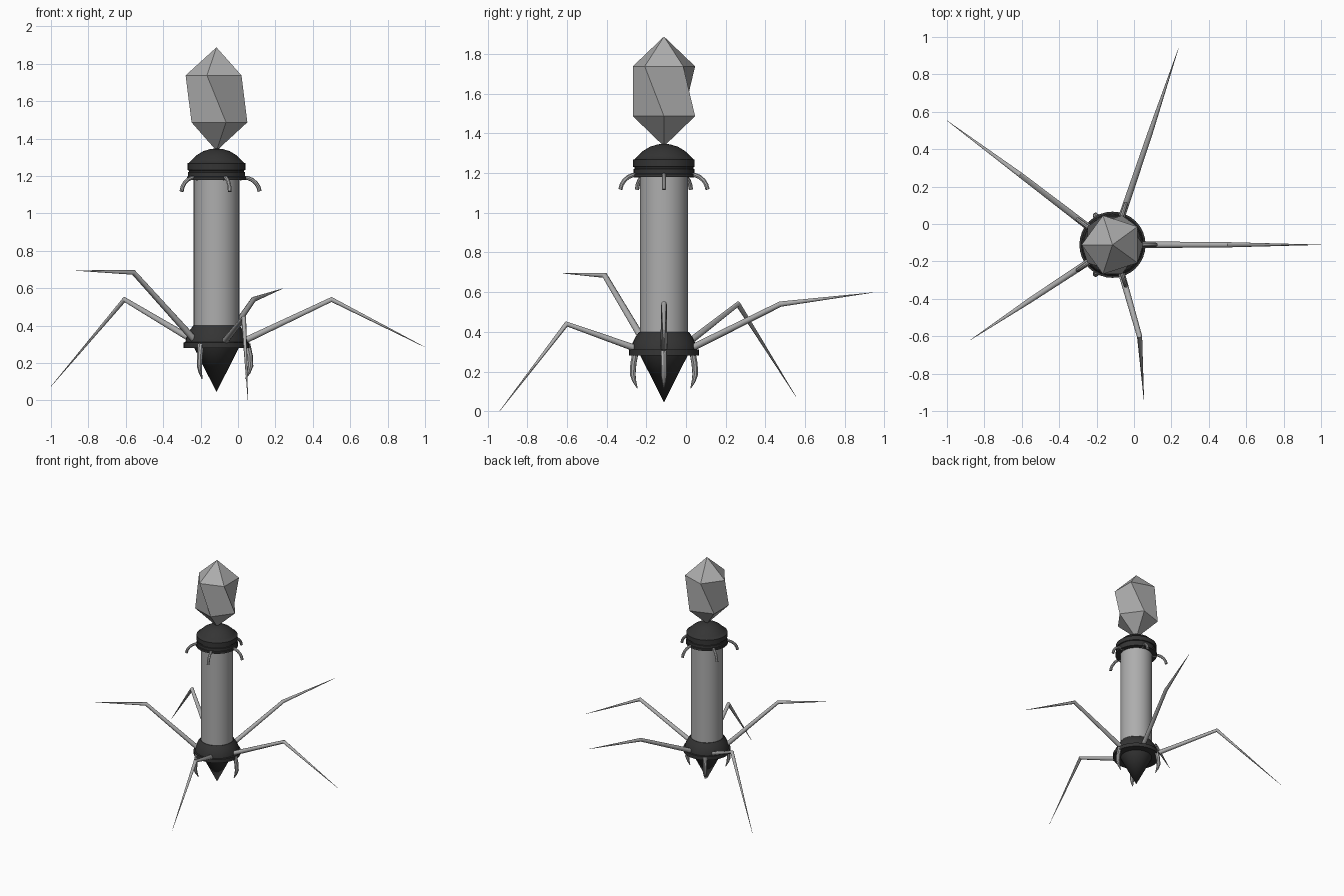
import bpy, bmesh, math
from mathutils import Vector

if "Cube" in bpy.data.objects:
    bpy.data.objects.remove(bpy.data.objects["Cube"])

CX, CY = -0.115, -0.111          # vertical axis of the body


def material(name, v):
    m = bpy.data.materials.new(name)
    m.diffuse_color = (v, v, v, 1)
    m.use_nodes = True
    m.node_tree.nodes["Principled BSDF"].inputs["Base Color"].default_value = m.diffuse_color
    return m


GREY = material("light grey", 0.42)
DARK = material("dark grey", 0.035)


def finish(name, bm, mat, smooth=None):
    bmesh.ops.recalc_face_normals(bm, faces=bm.faces[:])
    me = bpy.data.meshes.new(name)
    bm.to_mesh(me)
    bm.free()
    me.materials.append(mat)
    ob = bpy.data.objects.new(name, me)
    bpy.context.collection.objects.link(ob)
    if smooth:
        bpy.ops.object.select_all(action='DESELECT')
        ob.select_set(True)
        bpy.context.view_layer.objects.active = ob
        bpy.ops.object.shade_smooth_by_angle(angle=math.radians(smooth))
    return ob


def polar(r, deg, z):
    a = math.radians(deg)
    return Vector((CX + r * math.cos(a), CY + r * math.sin(a), z))


def skin(bm, rings):
    """Join rings of vertices; a ring of one vertex is a pole."""
    for a, b in zip(rings, rings[1:]):
        n = max(len(a), len(b))
        for i in range(n):
            j = (i + 1) % n
            if len(a) == 1:
                bm.faces.new((a[0], b[i], b[j]))
            elif len(b) == 1:
                bm.faces.new((a[i], a[j], b[0]))
            else:
                bm.faces.new((a[i], a[j], b[j], b[i]))


def lathe(name, profile, mat, n=32, twist=0, smooth=35):
    """Revolve (radius, z) points; twist turns each ring by that many degrees."""
    bm = bmesh.new()
    rings = []
    for k, (r, z) in enumerate(profile):
        if r == 0:
            rings.append([bm.verts.new((CX, CY, z))])
        else:
            rings.append([bm.verts.new(polar(r, 360 * i / n + twist * k, z)) for i in range(n)])
    skin(bm, rings)
    return finish(name, bm, mat, smooth)


def rod(name, pts, radii, mat, n=10):
    """Sweep a round section along a path, tapering by radii."""
    bm = bmesh.new()
    side = (pts[1] - pts[0]).cross(Vector((0, 0, 1))).normalized()
    rings = []
    for i, (p, r) in enumerate(zip(pts, radii)):
        t = Vector((0, 0, 0))
        if i:
            t += (p - pts[i - 1]).normalized()
        if i < len(pts) - 1:
            t += (pts[i + 1] - p).normalized()
        up = t.normalized().cross(side).normalized()
        rings.append([bm.verts.new(p + r * (math.cos(a) * side + math.sin(a) * up))
                      for a in (2 * math.pi * k / n for k in range(n))])
    skin(bm, rings)
    bm.faces.new(rings[0])
    bm.faces.new(rings[-1])
    return finish(name, bm, mat, 40)


# Faceted head: stretched icosahedron
lathe("head", [(0, 1.888), (0.165, 1.738), (0.165, 1.487), (0, 1.335)],
      GREY, n=5, twist=36, smooth=None)

# Domed upper collar with groove
lathe("upper_collar", [(0, 1.347), (0.03, 1.345), (0.07, 1.333), (0.105, 1.312), (0.132, 1.287),
                       (0.148, 1.27), (0.155, 1.268), (0.155, 1.232), (0.148, 1.23),
                       (0.148, 1.222), (0.153, 1.22), (0.153, 1.198), (0.159, 1.196),
                       (0.159, 1.18), (0, 1.18)], DARK)

# Main tube
lathe("tube", [(0, 1.2), (0.122, 1.2), (0.122, 0.36), (0, 0.36)], GREY)

# Lower collar and spike
lathe("lower_collar", [(0, 0.4), (0.125, 0.4), (0.145, 0.372), (0.162, 0.335), (0.166, 0.312),
                       (0.177, 0.31), (0.177, 0.28), (0, 0.28)], DARK)
lathe("bottom_spike", [(0, 0.29), (0.124, 0.29), (0, 0.045)], DARK)

# Five whiskers under the upper collar
for i in range(5):
    path = [(0.125, 1.188), (0.165, 1.19), (0.19, 1.18), (0.211, 1.162), (0.224, 1.142), (0.231, 1.118)]
    rod(f"whisker_{i + 1}", [polar(r, 72 * i, z) for r, z in path], [0.011] * 6, GREY, 8)

# Three curved pins under the lower collar
for i in range(3):
    path = [(0.165, 0.3), (0.178, 0.24), (0.182, 0.185), (0.172, 0.15), (0.155, 0.115)]
    rod(f"pin_{i + 1}", [polar(r, 120 * i, z) for r, z in path],
        [0.016, 0.016, 0.015, 0.01, 0.002], GREY, 8)

# Five jointed legs: knee and tip positions
LEGS = [((0.50, -0.111, 0.54), (1.0, -0.111, 0.285)),
        ((0.083, 0.476, 0.54), (0.238, 0.94, 0.598)),
        ((-0.607, 0.262, 0.54), (-1.0, 0.553, 0.075)),
        ((-0.559, -0.41, 0.685), (-0.875, -0.62, 0.695)),
        ((0.03, -0.602, 0.44), (0.053, -0.94, 0.0))]
for i, (knee, tip) in enumerate(LEGS):
    rod(f"leg_{i + 1}", [polar(0.13, 72 * i, 0.31), Vector(knee), Vector(tip)],
        [0.018, 0.014, 0.0008], GREY)
